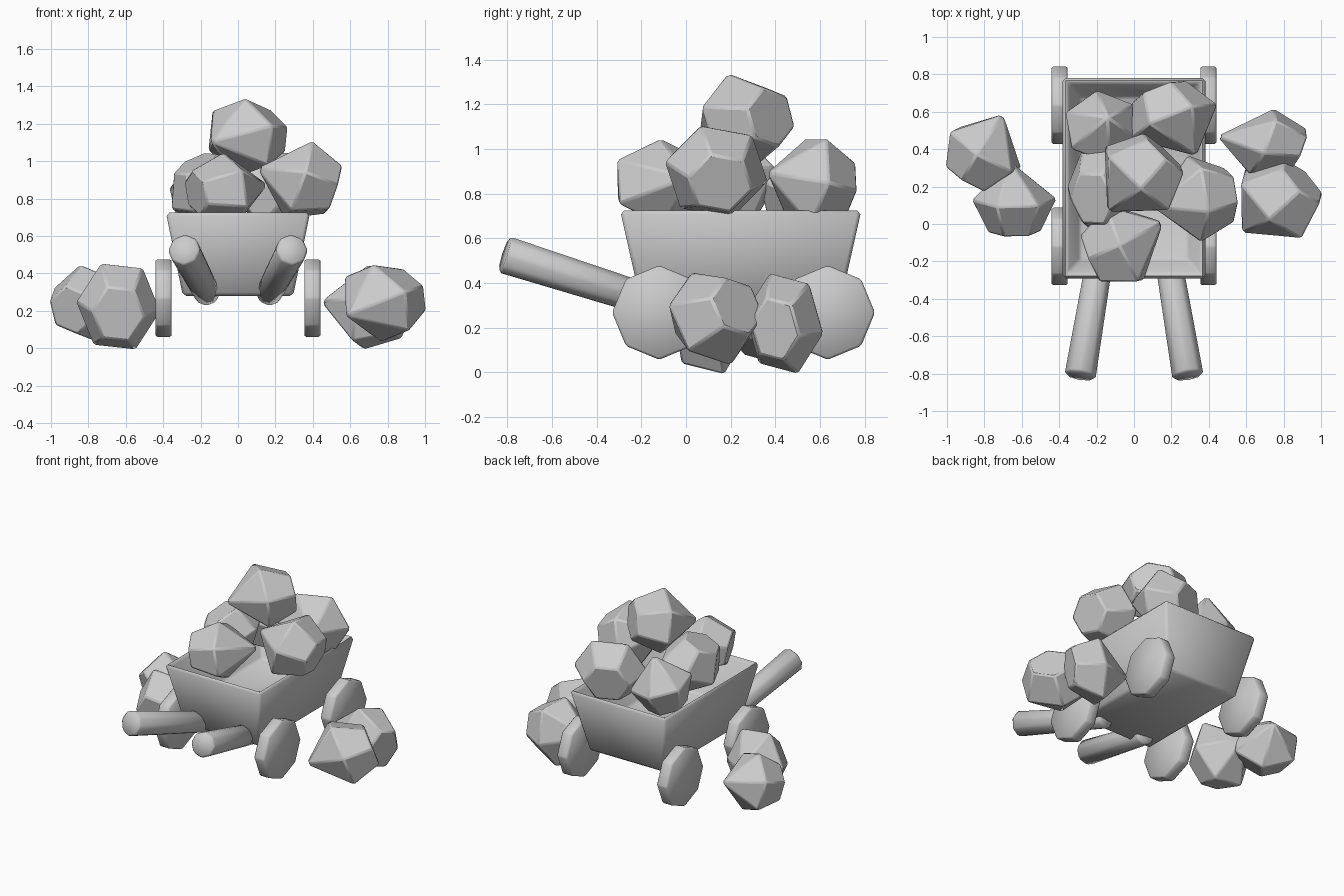
import bpy, bmesh, math
from mathutils import Vector

if "Cube" in bpy.data.objects:
    bpy.data.objects.remove(bpy.data.objects["Cube"])


def finish(name, bm, bevel, angle):
    bmesh.ops.recalc_face_normals(bm, faces=bm.faces[:])
    me = bpy.data.meshes.new(name)
    bm.to_mesh(me)
    bm.free()
    ob = bpy.data.objects.new(name, me)
    bpy.context.collection.objects.link(ob)
    m = ob.modifiers.new("bevel", 'BEVEL')
    m.width = bevel
    m.segments = 1
    m.limit_method = 'ANGLE'
    m.angle_limit = math.radians(20)
    bpy.ops.object.select_all(action='DESELECT')
    ob.select_set(True)
    bpy.context.view_layer.objects.active = ob
    bpy.ops.object.shade_smooth_by_angle(angle=math.radians(angle))
    return ob


# Tapered open tub
bm = bmesh.new()
bmesh.ops.create_cube(bm, size=2)
for v in bm.verts:
    top = v.co.z > 0
    v.co = Vector((v.co.x * (0.385 if top else 0.295),
                   0.245 + v.co.y * (0.54 if top else 0.44),
                   0.725 if top else 0.28))
bm.normal_update()
rim = max(bm.faces, key=lambda f: f.calc_center_median().z)
bmesh.ops.inset_region(bm, faces=[rim], thickness=0.05)
ext = bmesh.ops.extrude_discrete_faces(bm, faces=[rim])
for v in ext["faces"][0].verts:
    v.co = Vector((v.co.x * 0.84, 0.245 + (v.co.y - 0.245) * 0.87, 0.42))
finish("cart_tub", bm, 0.018, 100)


# Tapered rod between two points, used for wheels and handles
def rod(name, a, b, r1, r2, sides, bevel):
    a, b = Vector(a), Vector(b)
    d = b - a
    bm = bmesh.new()
    bmesh.ops.create_cone(bm, cap_ends=True, segments=sides, radius1=r1,
                          radius2=r2, depth=d.length)
    q = d.to_track_quat('Z', 'Y')
    for v in bm.verts:
        v.co = (a + b) / 2 + q @ v.co
    finish(name, bm, bevel, 100)


for s, side in ((-1, "left"), (1, "right")):
    for y, end in ((-0.12, "front"), (0.635, "rear")):
        rod(f"{end}_{side}_wheel", (s * 0.355, y, 0.268), (s * 0.44, y, 0.268),
            0.211, 0.211, 8, 0.01)
    rod(f"{side}_handle", (s * 0.165, -0.08, 0.295), (s * 0.288, -0.812, 0.527),
        0.074, 0.088, 8, 0.012)


# Faceted rock: flat face, wide ring and a pointed end, fitted to a box
def rock(name, lo, hi, tip, spin):
    pad = Vector((0.008, 0.008, 0.008))
    lo, hi = Vector(lo) - pad, Vector(hi) + pad
    q = Vector(tip).to_track_quat('Z', 'Y')
    pts = [Vector((0.1, 0, 0.95))]
    for r, z in ((1.0, 0.0), (0.62, -0.8)):
        for i in range(6):
            t = spin + i * math.tau / 6
            pts.append(Vector((r * math.cos(t), r * math.sin(t), z)))
    pts = [q @ p for p in pts]
    mn = [min(p[k] for p in pts) for k in range(3)]
    mx = [max(p[k] for p in pts) for k in range(3)]
    bm = bmesh.new()
    for p in pts:
        bm.verts.new([lo[k] + (p[k] - mn[k]) / (mx[k] - mn[k]) * (hi[k] - lo[k])
                      for k in range(3)])
    bmesh.ops.convex_hull(bm, input=bm.verts[:])
    bmesh.ops.dissolve_limit(bm, angle_limit=math.radians(4),
                             verts=bm.verts[:], edges=bm.edges[:])
    finish(name, bm, 0.01, 15)


# Heap in the cart
rock("peak_rock", (-0.15, 0.07, 0.92), (0.26, 0.48, 1.33), (-0.7, -0.7, -0.1), 0.3)
rock("right_rock", (0.11, -0.09, 0.70), (0.55, 0.36, 1.10), (-1, -0.1, 0.3), 0.2)
rock("front_rock", (-0.28, -0.30, 0.66), (0.15, 0.09, 1.04), (0.7, 0.3, 0.1), 0.5)
rock("left_rock", (-0.35, -0.02, 0.64), (0.02, 0.40, 1.04), (0.4, 0.3, -1), 0.1)
rock("rear_left_rock", (-0.36, 0.33, 0.63), (0.03, 0.71, 1.03), (0.2, 0.2, 1), 0.4)
rock("rear_right_rock", (-0.01, 0.37, 0.66), (0.44, 0.76, 1.04), (0.4, -0.9, 0.2), 0.0)
# Rocks on the ground
rock("ground_rock_right_front", (0.58, -0.07, 0.04), (1.0, 0.34, 0.44), (-0.7, -0.6, -0.3), 0.3)
rock("ground_rock_right_rear", (0.45, 0.27, 0.0), (0.92, 0.61, 0.44), (-0.7, 0.2, 0.1), 0.2)
rock("ground_rock_left_front", (-0.86, -0.06, 0.0), (-0.42, 0.33, 0.45), (0, 1, 0.2), 0.1)
rock("ground_rock_left_rear", (-1.0, 0.18, 0.04), (-0.61, 0.58, 0.44), (0.5, 0.8, 0.2), 0.4)
